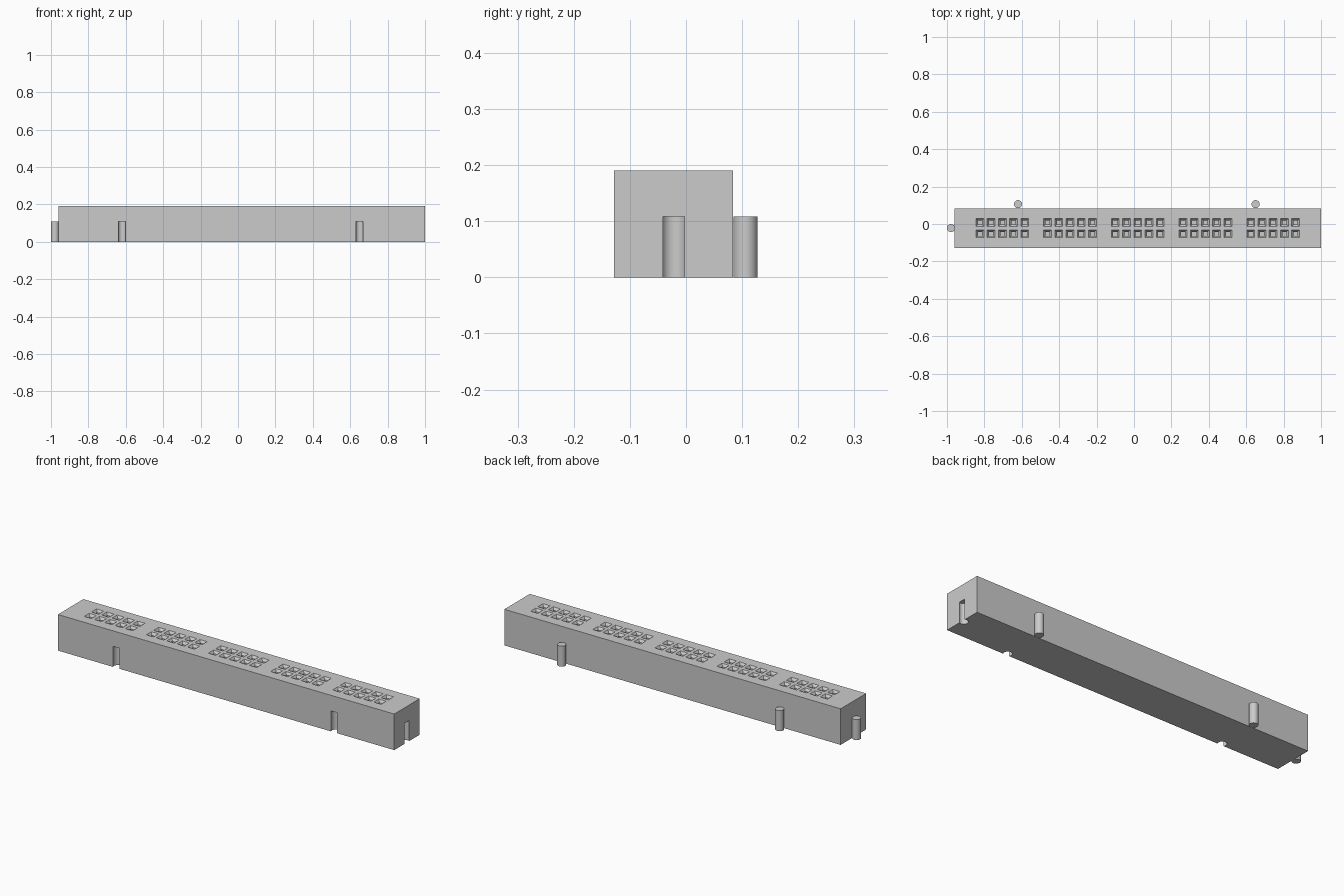
import bpy, bmesh, math
from mathutils import Matrix

cube = bpy.data.objects.get("Cube")
if cube:
    bpy.data.objects.remove(cube, do_unlink=True)

grey = bpy.data.materials.new("light_grey_plastic")
grey.use_nodes = True
grey.diffuse_color = (0.6, 0.6, 0.6, 1)
grey.node_tree.nodes["Principled BSDF"].inputs["Base Color"].default_value = (0.6, 0.6, 0.6, 1)

X0, X1, Y0, Y1, H = -0.96, 1.0, -0.128, 0.084, 0.19
CX, CY = (X0 + X1) / 2, (Y0 + Y1) / 2
PEG_R, PEG_H = 0.0215, 0.108
PEG_XS = (-0.62, 0.65)


def make_object(name, bm):
    bmesh.ops.recalc_face_normals(bm, faces=bm.faces[:])
    mesh = bpy.data.meshes.new(name)
    bm.to_mesh(mesh)
    bm.free()
    obj = bpy.data.objects.new(name, mesh)
    bpy.context.collection.objects.link(obj)
    mesh.materials.append(grey)
    return obj


def cylinder(bm, x, y, z0, z1, r):
    bmesh.ops.create_cone(bm, cap_ends=True, segments=32, radius1=r, radius2=r, depth=z1 - z0,
                          matrix=Matrix.Translation((x, y, (z0 + z1) / 2)))


def square_funnel(bm, x, y, levels):
    """Closed column of stacked square rings given as (half width, z)."""
    rings = [[bm.verts.new((x + sx * h, y + sy * h, z))
              for sx, sy in ((-1, -1), (1, -1), (1, 1), (-1, 1))] for h, z in levels]
    bm.faces.new(rings[0])
    bm.faces.new(rings[-1])
    for a, b in zip(rings, rings[1:]):
        for i in range(4):
            j = (i + 1) % 4
            bm.faces.new((a[i], a[j], b[j], b[i]))


def cut(target, cutter):
    mod = target.modifiers.new("cut", "BOOLEAN")
    mod.operation, mod.solver, mod.object = "DIFFERENCE", "EXACT", cutter
    cutter.hide_render = True
    bpy.context.view_layer.objects.active = target
    bpy.ops.object.modifier_apply(modifier=mod.name)
    bpy.data.objects.remove(cutter, do_unlink=True)


def smooth(obj):
    bpy.ops.object.select_all(action="DESELECT")
    obj.select_set(True)
    bpy.context.view_layer.objects.active = obj
    bpy.ops.object.shade_smooth_by_angle(angle=math.radians(30))


# Rail body
bm = bmesh.new()
bmesh.ops.create_cube(bm, size=1, matrix=Matrix.Translation((CX, CY, H / 2))
                      @ Matrix.Diagonal((X1 - X0, Y1 - Y0, H, 1)))
body = make_object("rail_body", bm)

# Contact holes: five groups of five columns in two rows
bm = bmesh.new()
for group in range(5):
    for col in range(5):
        for row in (-0.5, 0.5):
            x = CX + (group - 2) * 0.362 + (col - 2) * 0.06
            square_funnel(bm, x, CY + row * 0.061,
                          ((0.021, H + 0.02), (0.021, H), (0.011, H - 0.012), (0.011, 0.03)))
cut(body, make_object("hole_cutter", bm))

# Round slots that receive the pegs of a neighbouring rail
bm = bmesh.new()
for x in PEG_XS:
    cylinder(bm, x, Y0 + 0.012, -0.05, PEG_H, PEG_R)
cylinder(bm, X1 - 0.010, CY, -0.05, PEG_H, PEG_R)
cut(body, make_object("slot_cutter", bm))
smooth(body)

# Joining pegs on the back and the right end
pegs = [("back_right_peg", PEG_XS[0], Y1 + 0.022), ("back_left_peg", PEG_XS[1], Y1 + 0.022),
        ("right_end_peg", X0 - 0.0185, CY)]
for name, x, y in pegs:
    bm = bmesh.new()
    cylinder(bm, x, y, 0, PEG_H, PEG_R)
    smooth(make_object(name, bm))
